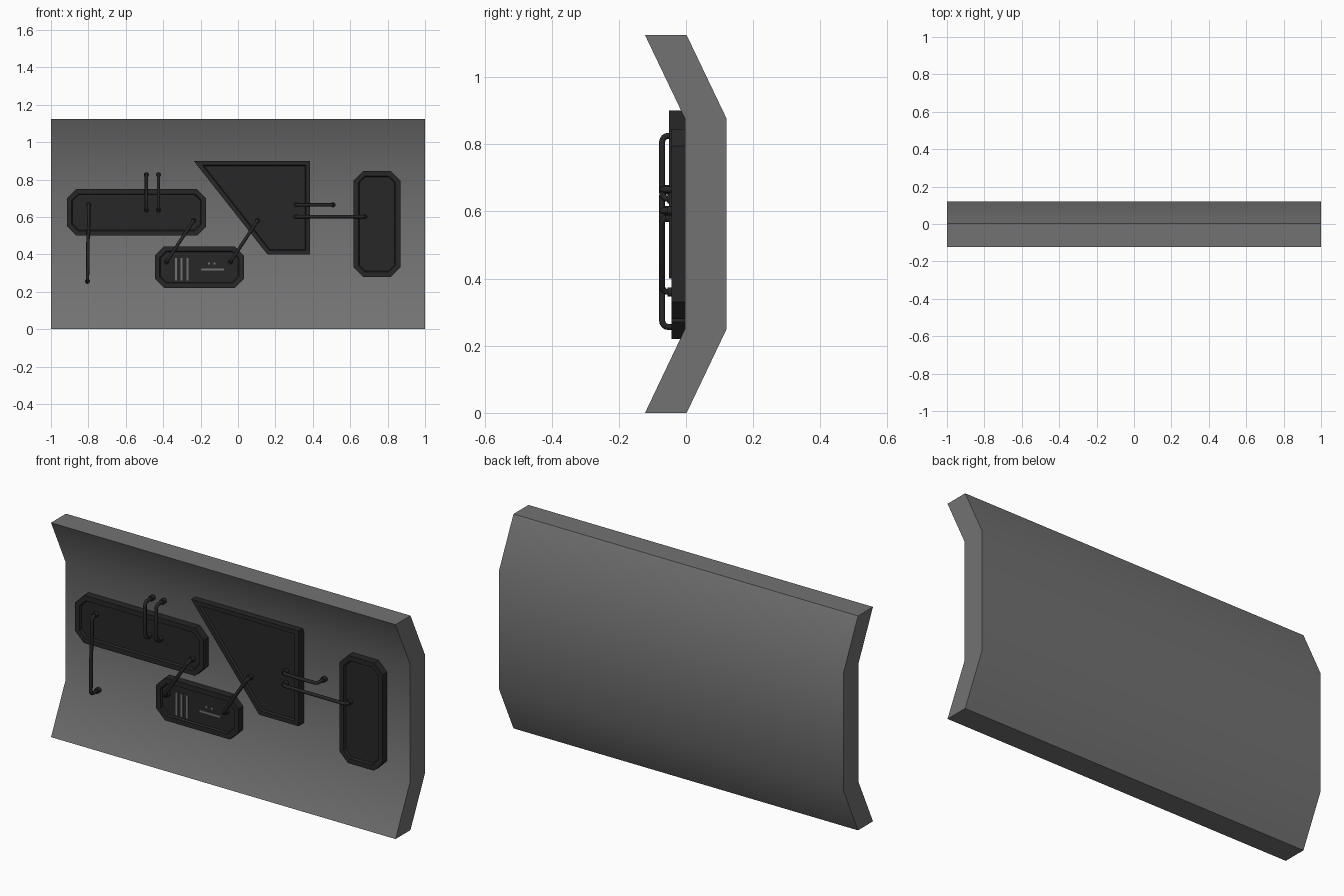
import bpy, bmesh, math
from mathutils import Vector

if "Cube" in bpy.data.objects:
    bpy.data.objects.remove(bpy.data.objects["Cube"])


def material(name, v):
    m = bpy.data.materials.new(name)
    m.diffuse_color = (v, v, v, 1)
    m.use_nodes = True
    m.node_tree.nodes["Principled BSDF"].inputs["Base Color"].default_value = m.diffuse_color
    return m


WALL = material("wall_grey", 0.17)
DARK = material("dark_metal", 0.02)
WALL_Y = -0.003      # front plane of the flat middle of the wall
RUN_Y = -0.071       # plane in which the pipes run


def finish(bm, name, mat):
    bmesh.ops.recalc_face_normals(bm, faces=bm.faces)
    me = bpy.data.meshes.new(name)
    bm.to_mesh(me)
    bm.free()
    me.materials.append(mat)
    ob = bpy.data.objects.new(name, me)
    bpy.context.collection.objects.link(ob)
    return ob


def smooth(ob, angle):
    bpy.ops.object.select_all(action='DESELECT')
    ob.select_set(True)
    bpy.context.view_layer.objects.active = ob
    bpy.ops.object.shade_smooth_by_angle(angle=math.radians(angle))


def prism(pts, vec):
    bm = bmesh.new()
    f = bm.faces.new([bm.verts.new(p) for p in pts])
    g = bmesh.ops.extrude_face_region(bm, geom=[f])
    bmesh.ops.translate(bm, vec=vec, verts=[v for v in g["geom"] if isinstance(v, bmesh.types.BMVert)])
    bmesh.ops.recalc_face_normals(bm, faces=bm.faces)
    return bm


# Bent wall slab
profile = [(-0.122, 0), (WALL_Y, 0.25), (WALL_Y, 0.876), (-0.122, 1.125),
           (0.002, 1.125), (0.121, 0.876), (0.121, 0.25), (0.002, 0)]
wall = finish(prism([(-1, y, z) for y, z in profile], (2, 0, 0)), "wall", WALL)
smooth(wall, 32)


# Raised panels with a recessed centre
def panel(name, outline, front, rim=0.026):
    bm = prism([(x, 0.0, z) for x, z in outline], (0, front, 0))
    face = min(bm.faces, key=lambda f: f.calc_center_median().y)
    bmesh.ops.inset_region(bm, faces=[face], thickness=rim, use_even_offset=True)
    bmesh.ops.inset_region(bm, faces=[face], thickness=0.005, depth=-0.01, use_even_offset=True)
    return finish(bm, name, DARK)


def octagon(x0, x1, z0, z1, c=0.05):
    return [(x0 + c, z0), (x1 - c, z0), (x1, z0 + c), (x1, z1 - c),
            (x1 - c, z1), (x0 + c, z1), (x0, z1 - c), (x0, z0 + c)]


panel("left_panel", octagon(-0.915, -0.17, 0.5, 0.75), -0.043)
panel("control_panel", octagon(-0.445, 0.032, 0.22, 0.443), -0.043)
panel("right_panel", octagon(0.618, 0.868, 0.28, 0.845), -0.043)
panel("angled_panel", [(-0.237, 0.9), (0.386, 0.9), (0.386, 0.4), (0.157, 0.4)], -0.05, 0.022)


# Light strips and dots on the control panel
def strip(name, x, z, w, h):
    bm = bmesh.new()
    bmesh.ops.create_cube(bm, size=1)
    bmesh.ops.scale(bm, vec=(w, 0.006, h), verts=bm.verts)
    bmesh.ops.translate(bm, vec=(x, -0.034, z), verts=bm.verts)
    finish(bm, name, WALL)


for i in range(3):
    strip(f"vent_strip_{i + 1}", -0.332 + 0.031 * i, 0.32, 0.011, 0.12)
strip("long_strip", -0.137, 0.32, 0.122, 0.011)
for i in range(2):
    strip(f"indicator_dot_{i + 1}", -0.156 + 0.031 * i, 0.351, 0.011, 0.011)


# Pipes with rounded elbows and end collars
def pipe(name, a, b, base_a, base_b, mid=()):
    A, B = (Vector((p[0], 0, p[1])) for p in (a, b))
    d = (B - A).normalized()
    r = 0.018

    def end(P, base, along):
        pts = [Vector((P.x, base, P.z))]
        for k in range(5):
            t = k * math.pi / 8
            pts.append(P + along * r * (1 - math.cos(t)) + Vector((0, RUN_Y + r - r * math.sin(t), 0)))
        return pts

    path = end(A, base_a, d)
    path += [Vector((x, RUN_Y, z)) for x, z in mid]
    path += end(B, base_b, -d)[::-1]
    cu = bpy.data.curves.new(name, 'CURVE')
    cu.dimensions = '3D'
    cu.bevel_depth = 0.009
    cu.bevel_resolution = 2
    cu.use_fill_caps = True
    sp = cu.splines.new('POLY')
    sp.points.add(len(path) - 1)
    for p, v in zip(sp.points, path):
        p.co = (*v, 1)
    cu.materials.append(DARK)
    ob = bpy.data.objects.new(name, cu)
    bpy.context.collection.objects.link(ob)
    bpy.ops.object.select_all(action='DESELECT')
    ob.select_set(True)
    bpy.context.view_layer.objects.active = ob
    bpy.ops.object.convert(target='MESH')
    smooth(bpy.context.view_layer.objects.active, 50)
    for n, (P, base) in enumerate(((A, base_a), (B, base_b))):
        bpy.ops.mesh.primitive_cylinder_add(vertices=12, radius=0.014, depth=0.024,
                                            location=(P.x, base - 0.01, P.z),
                                            rotation=(math.pi / 2, 0, 0))
        c = bpy.context.object
        c.name = f"{name}_collar_{n + 1}"
        c.data.materials.append(DARK)
        smooth(c, 40)


FLOOR, DEEP = -0.033, -0.04
pipe("drop_pipe", (-0.798, 0.665), (-0.805, 0.256), FLOOR, WALL_Y,
     [(-0.798, 0.57), (-0.803, 0.45), (-0.803, 0.34)])
for i, x in enumerate((-0.49, -0.425)):
    pipe(f"upper_pipe_{i + 1}", (x, 0.825), (x, 0.637), WALL_Y, FLOOR)
pipe("left_link_pipe", (-0.237, 0.582), (-0.382, 0.36), FLOOR, FLOOR)
pipe("middle_link_pipe", (0.105, 0.582), (-0.04, 0.36), DEEP, FLOOR)
pipe("short_side_pipe", (0.31, 0.665), (0.508, 0.665), DEEP, WALL_Y)
pipe("long_side_pipe", (0.31, 0.602), (0.678, 0.602), DEEP, FLOOR)
